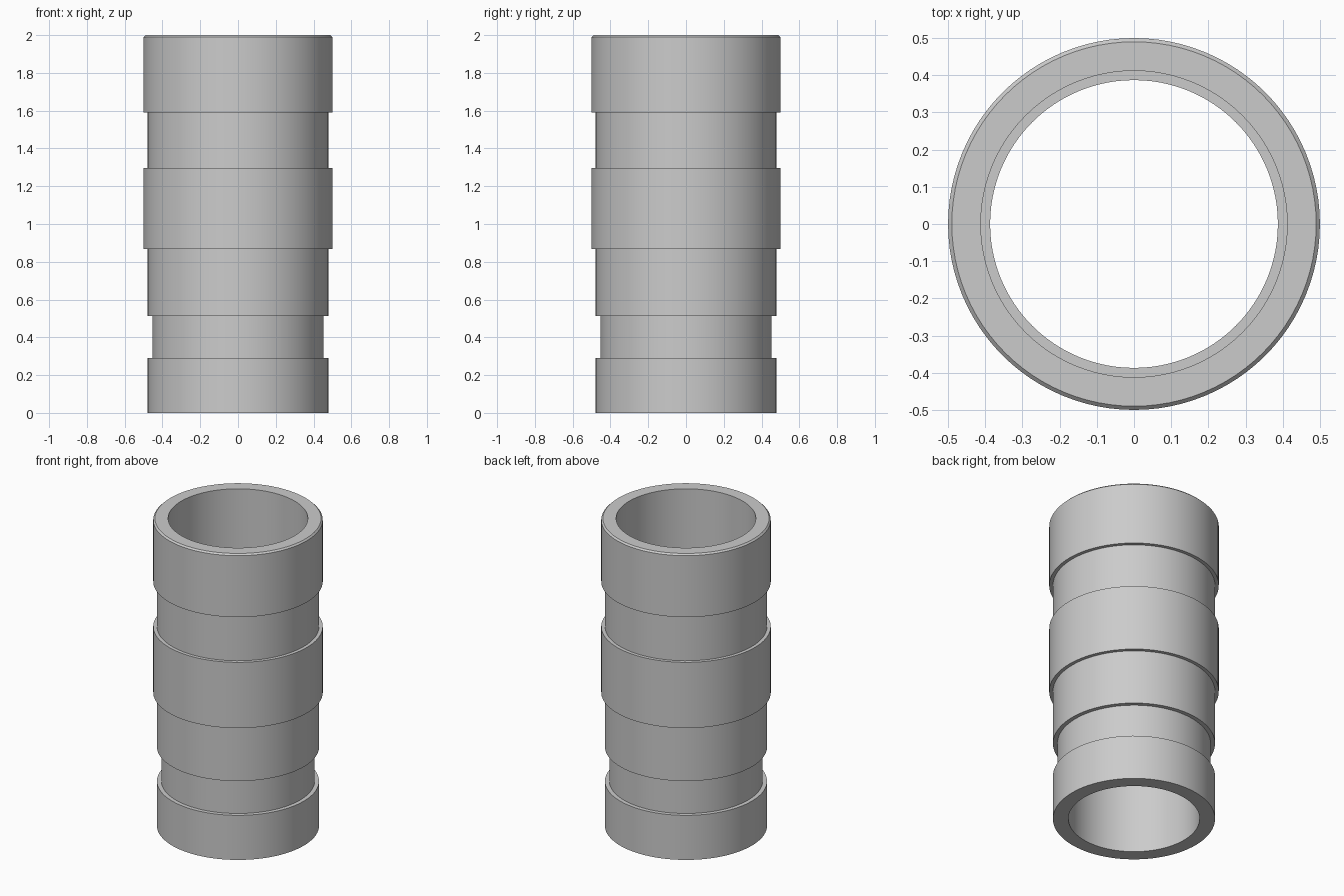
import bpy, bmesh, math

if "Cube" in bpy.data.objects:
    bpy.data.objects.remove(bpy.data.objects["Cube"])

SEGMENTS = 96

# Closed wall profile as (radius, height): up the stepped outside, down the bore
PROFILE = [
    (0.478, 0.0), (0.478, 0.29),      # foot collar
    (0.452, 0.29), (0.452, 0.513),    # groove
    (0.478, 0.513), (0.478, 0.868),   # lower body
    (0.50, 0.868), (0.50, 1.296),     # middle band
    (0.478, 1.296), (0.478, 1.59),    # neck
    (0.50, 1.59), (0.50, 1.99),       # top band
    (0.49, 2.0),                      # chamfered rim
    (0.412, 2.0), (0.412, 0.513),     # wide upper bore
    (0.387, 0.513), (0.387, 0.0),     # narrow lower bore
]

grey = bpy.data.materials.new("plain grey")
grey.diffuse_color = (0.60, 0.60, 0.60, 1.0)
grey.use_nodes = True
grey.node_tree.nodes["Principled BSDF"].inputs["Base Color"].default_value = grey.diffuse_color


def lathe(name, profile, material):
    """Revolve a closed profile around the z axis."""
    bm = bmesh.new()
    verts = [bm.verts.new((r, 0, z)) for r, z in profile]
    edges = [bm.edges.new((a, b)) for a, b in zip(verts, verts[1:] + verts[:1])]
    bmesh.ops.spin(bm, geom=verts + edges, cent=(0, 0, 0), axis=(0, 0, 1),
                   angle=math.tau, steps=SEGMENTS, use_merge=True)
    bmesh.ops.remove_doubles(bm, verts=bm.verts[:], dist=1e-5)
    bmesh.ops.recalc_face_normals(bm, faces=bm.faces[:])
    mesh = bpy.data.meshes.new(name)
    bm.to_mesh(mesh)
    bm.free()
    mesh.materials.append(material)
    obj = bpy.data.objects.new(name, mesh)
    bpy.context.collection.objects.link(obj)
    bpy.context.view_layer.objects.active = obj
    obj.select_set(True)
    bpy.ops.object.shade_smooth_by_angle(angle=math.radians(30))
    obj.select_set(False)
    return obj


# Stepped hollow sleeve
lathe("stepped_sleeve", PROFILE, grey)
